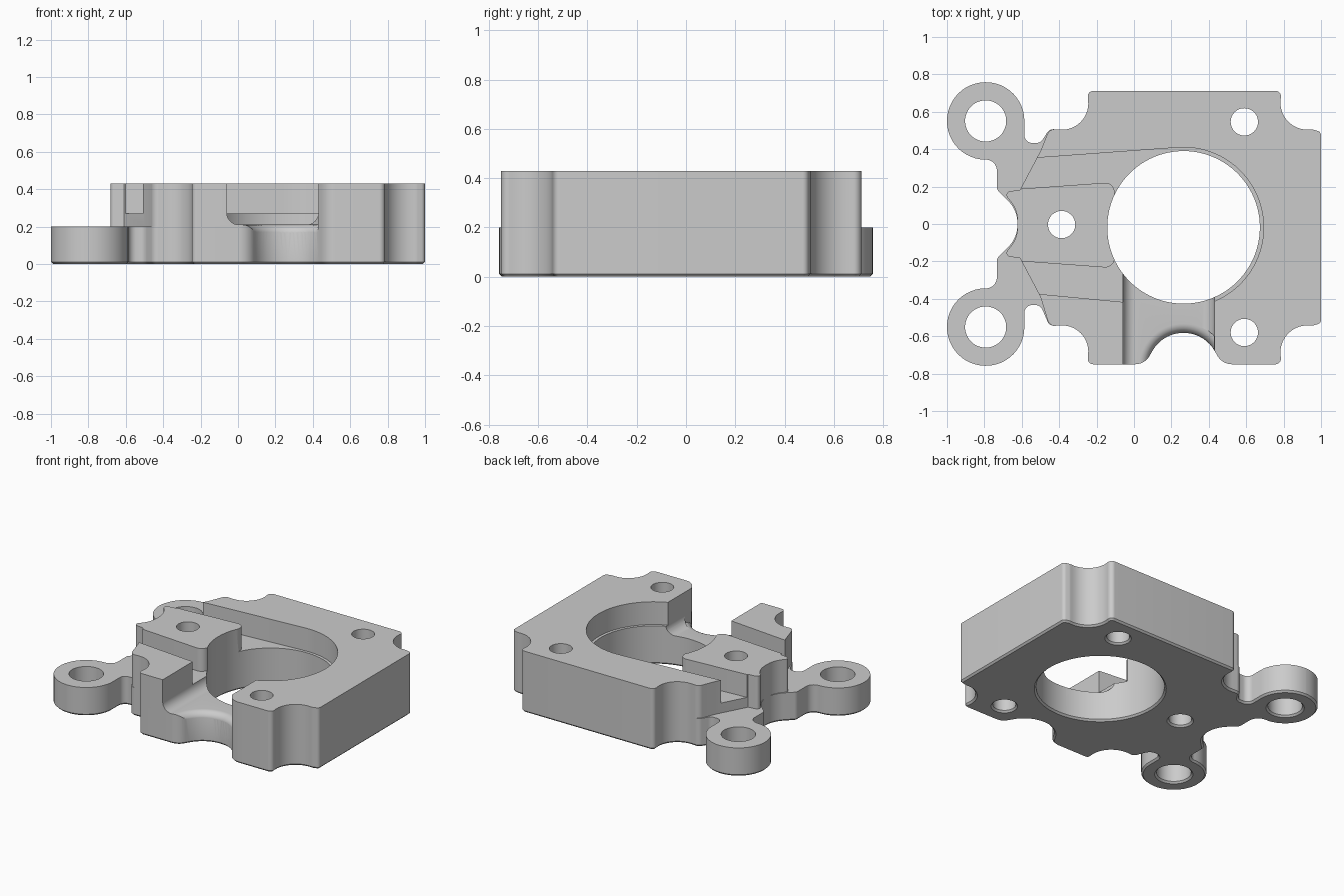
import bpy
import math
from mathutils import Vector

cube = bpy.data.objects.get("Cube")
if cube:
    bpy.data.objects.remove(cube, do_unlink=True)

HEIGHT, EAR_TOP, POCKET_FLOOR, NOTCH_FLOOR = 0.43, 0.2, 0.27, 0.21
CHAMFER = 0.012
BORE = (0.265, -0.018)

grey = bpy.data.materials.new("machined_grey")
grey.use_nodes = True
grey.diffuse_color = (0.6, 0.6, 0.6, 1)
grey.node_tree.nodes["Principled BSDF"].inputs["Base Color"].default_value = (0.6, 0.6, 0.6, 1)


def rounded(corners):
    """Closed 2D outline from (x, y, corner radius) points."""
    out = []
    for i, (x, y, r) in enumerate(corners):
        p = Vector((x, y))
        if r == 0:
            out.append(p)
            continue
        before = (Vector(corners[i - 1][:2]) - p).normalized()
        after = (Vector(corners[(i + 1) % len(corners)][:2]) - p).normalized()
        half = before.angle(after) / 2
        centre = p + (before + after).normalized() * (r / math.sin(half))
        a = p + before * (r / math.tan(half)) - centre
        b = p + after * (r / math.tan(half)) - centre
        sweep = math.atan2(a.x * b.y - a.y * b.x, a.dot(b))
        steps = max(2, math.ceil(abs(sweep) / math.radians(7.5)))
        for k in range(steps + 1):
            t = sweep * k / steps
            c, s = math.cos(t), math.sin(t)
            out.append(centre + Vector((a.x * c - a.y * s, a.x * s + a.y * c)))
    return out


def inset(outline, amount):
    """Shrink a counterclockwise outline."""
    out = []
    for i, p in enumerate(outline):
        e1 = (p - outline[i - 1]).normalized()
        e2 = (outline[(i + 1) % len(outline)] - p).normalized()
        d = (e1 + e2).normalized()
        out.append(p + Vector((-d.y, d.x)) * amount)
    return out


def loft(name, loops):
    """Closed solid through equal-length loops of 3D points, bottom to top."""
    n = len(loops[0])
    verts = [tuple(p) for loop in loops for p in loop]
    faces = [tuple(range(n))[::-1], tuple(range(len(verts) - n, len(verts)))]
    for k in range(len(loops) - 1):
        for i in range(n):
            j = (i + 1) % n
            faces.append((k * n + i, k * n + j, k * n + n + j, k * n + n + i))
    mesh = bpy.data.meshes.new(name)
    mesh.from_pydata(verts, [], faces)
    mesh.materials.append(grey)
    obj = bpy.data.objects.new(name, mesh)
    bpy.context.scene.collection.objects.link(obj)
    return obj


def at(outline, z):
    return [(p[0], p[1], z) for p in outline]


def prism(name, outline, z0, z1):
    return loft(name, [at(outline, z0), at(outline, z1)])


def circle(centre, r, n=72, x_limit=9):
    return [(min(centre[0] + r * math.cos(math.tau * i / n), x_limit),
             centre[1] + r * math.sin(math.tau * i / n)) for i in range(n)]


def hole(centre, r, n=48):
    """Drill with a countersunk lower rim."""
    rings = [(-CHAMFER, r + 2 * CHAMFER), (CHAMFER, r), (1, r)]
    return loft("drill", [at(circle(centre, rad, n), z) for z, rad in rings])


def apply_boolean(obj, cutter):
    mod = obj.modifiers.new("cut", "BOOLEAN")
    mod.operation = "DIFFERENCE"
    mod.solver = "EXACT"
    mod.object = cutter
    bpy.context.view_layer.objects.active = obj
    bpy.ops.object.modifier_apply(modifier=mod.name)


def shifted(points, dy):
    return [(x, y + dy, r) for x, y, r in points]


def mirrored(points, dy):
    return [(x, dy - y, r) for x, y, r in reversed(points)]


# Half outlines, listed from right to left
body_right = [(1.0, 0.512, 0.025), (0.955, 0.524, 0.04), (0.762, 0.517, 0.145), (0.79, 0.731, 0.03)]
body_left = [(-0.25, 0.731, 0.03), (-0.23, 0.514, 0.14), (-0.452, 0.527, 0.04)]
ear = [(-0.5, 0.433, 0.043), (-0.586, 0.433, 0.043), (-0.586, 0.758, 0.206),
       (-1.0, 0.758, 0.206), (-1.0, 0.344, 0.206), (-0.733, 0.344, 0.059),
       (-0.733, 0.182, 0.04), (-0.623, 0.075, 0.165)]
tongue_tip = [(-0.5, 0.39, 0), (-0.61, 0.182, 0), (-0.7, 0.171, 0.021), (-0.623, 0.075, 0.165)]
front_scallop = [(0.058, -0.75, 0.09), (0.153, -0.582, 0.19),
                 (0.376, -0.582, 0.19), (0.472, -0.75, 0.09)]
BODY_Y = -0.019


def full_outline(left_end):
    return rounded(shifted(body_right + body_left, BODY_Y) + left_end
                   + mirrored(left_end, 0) + mirrored(body_left, BODY_Y)
                   + front_scallop + mirrored(body_right, BODY_Y))


# Lower plate with ears, chamfered underneath, and the taller block on it
low = full_outline(ear)
base_plate = loft("base_plate", [at(inset(low, CHAMFER), 0), at(low, CHAMFER), at(low, EAR_TOP)])
upper_block = prism("upper_block", full_outline(tongue_tip), EAR_TOP, HEIGHT)

# Tapered pocket around the bore, leaving the tongue standing
arc = [(BORE[0] + 0.428 * math.cos(math.radians(a)), BORE[1] + 0.428 * math.sin(math.radians(a)))
       for a in range(-94, 95, 4)]
pocket = prism("pocket_cutter", arc + [(-0.9, 0.326), (-0.9, -0.337)], POCKET_FLOOR, 0.6)
tongue = prism("tongue_keeper", rounded([(-1, -0.17, 0), (-0.104, -0.236, 0.05),
                                         (-0.104, 0.224, 0.05), (-1, 0.16, 0)]), 0.1, 0.8)
apply_boolean(pocket, tongue)

# Front notch with rounded lower corners
notch_profile = rounded([(-0.06, NOTCH_FLOOR, 0.065), (0.43, NOTCH_FLOOR, 0.065),
                         (0.43, 0.6, 0), (-0.06, 0.6, 0)])
notch = loft("notch_cutter", [[(p.x, y, p.y) for p in notch_profile] for y in (-0.2, -1)])

# Rolled edge where the notch floor meets the front scallop
roll = [(0.1, 0.18)]
for k in range(9):
    t = math.radians(90) * k / 8
    roll.append((0.16 + 0.05 * math.sin(t), 0.19 + 0.05 * (1 - math.cos(t))))
roll.append((0.3, 0.24))
lip = loft("lip_cutter", [at(circle((0.265, -0.773), r, 72, 0.429), z) for z, r in roll])

# Main bore, bolt holes and ear holes
bore = hole(BORE, 0.408, 96)
bolts = [hole(c, 0.073) for c in ((0.59, 0.546), (0.59, -0.58), (-0.387, -0.003))]
ear_holes = [hole((-0.793, y), 0.11) for y in (0.551, -0.551)]

for cutter in [bore] + bolts + ear_holes + [lip]:
    apply_boolean(base_plate, cutter)
for cutter in [pocket, notch, bore] + bolts + [lip]:
    apply_boolean(upper_block, cutter)
for helper in [pocket, tongue, notch, lip, bore] + bolts + ear_holes:
    bpy.data.objects.remove(helper, do_unlink=True)

# Smooth curved walls, crisp edges
for obj in bpy.context.view_layer.objects:
    obj.select_set(obj in (base_plate, upper_block))
bpy.context.view_layer.objects.active = base_plate
bpy.ops.object.shade_smooth_by_angle(angle=math.radians(25))
